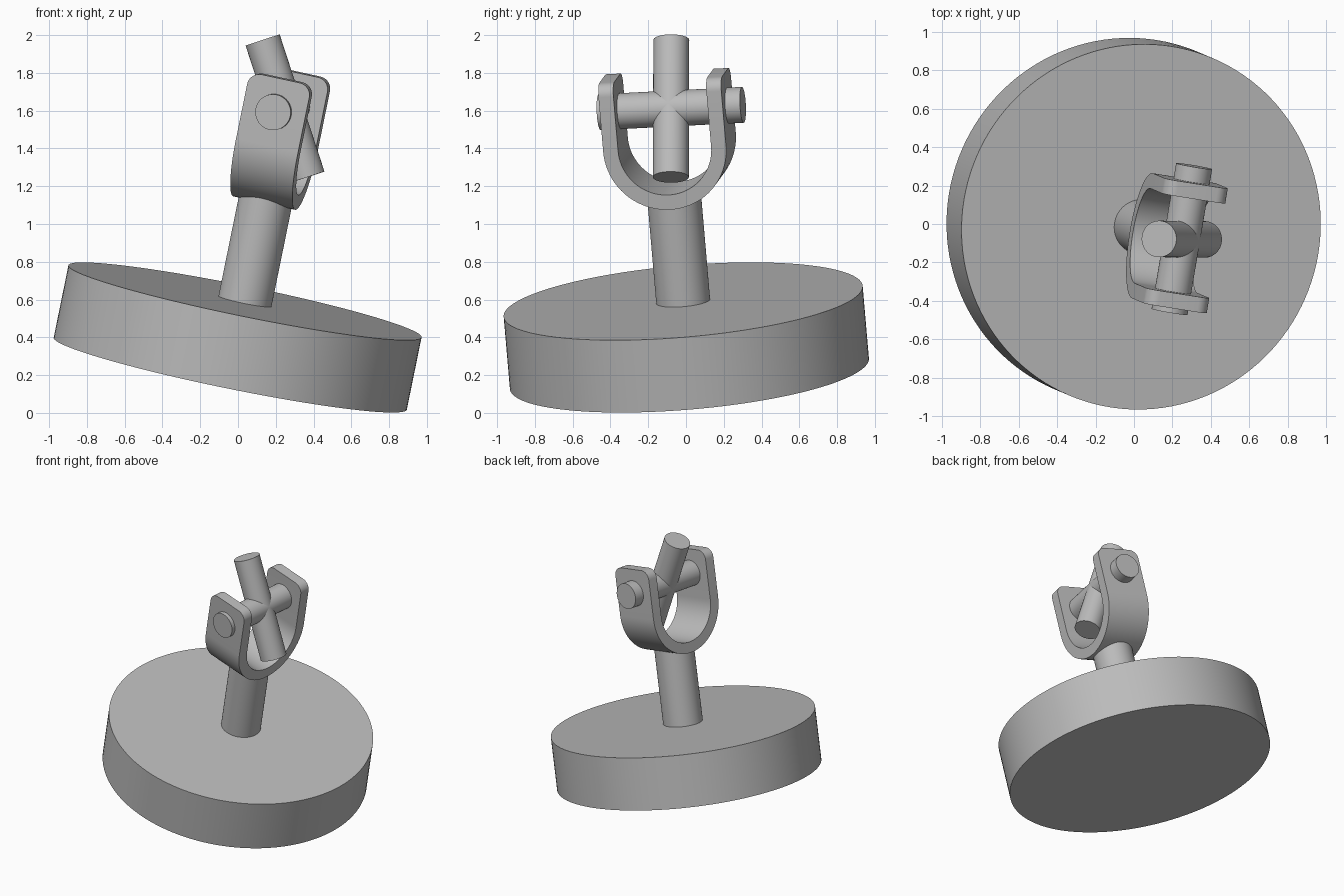
import bpy, bmesh, math
from mathutils import Matrix, Vector

if "Cube" in bpy.data.objects:
    bpy.data.objects.remove(bpy.data.objects["Cube"])

# Single grey material
grey = bpy.data.materials.new("plain grey")
grey.use_nodes = True
grey.diffuse_color = (0.5, 0.5, 0.5, 1)
grey.node_tree.nodes["Principled BSDF"].inputs["Base Color"].default_value = (0.5, 0.5, 0.5, 1)

# Tilted frame of the whole assembly: stem axis, pin axis, yoke width axis
axis = Vector((0.199, -0.084, 0.976)).normalized()
pin_dir = Vector((0.165, 0.985, 0.045))
side = pin_dir.cross(axis).normalized()
pin_dir = axis.cross(side)
frame = Matrix((side, pin_dir, axis)).transposed().to_4x4()
frame.translation = (-0.041, 0.018, 0.208)


def add_part(name, bm, local=Matrix()):
    bmesh.ops.recalc_face_normals(bm, faces=bm.faces)
    mesh = bpy.data.meshes.new(name)
    bm.to_mesh(mesh)
    bm.free()
    mesh.materials.append(grey)
    obj = bpy.data.objects.new(name, mesh)
    bpy.context.collection.objects.link(obj)
    obj.matrix_world = frame @ local
    bpy.ops.object.select_all(action='DESELECT')
    obj.select_set(True)
    bpy.context.view_layer.objects.active = obj
    bpy.ops.object.shade_smooth_by_angle(angle=math.radians(30))
    return obj


def rod(name, radius, low, high, local=Matrix(), sides=64):
    bm = bmesh.new()
    bmesh.ops.create_cone(bm, cap_ends=True, segments=sides, radius1=radius,
                          radius2=radius, depth=high - low,
                          matrix=Matrix.Translation((0, 0, (low + high) / 2)))
    return add_part(name, bm, local)


DISC_H = 0.392
PIN_Z = DISC_H + 1.044
ROD_R = 0.095

# Base disc and stem
rod("base_disc", 0.954, 0, DISC_H, sides=128)
rod("stem", 0.143, DISC_H - 0.02, DISC_H + 0.59)

# Cross pin through both arms, and the shaft tilted across it
pin_centre = Matrix.Translation((0, 0, PIN_Z))
rod("cross_pin", ROD_R, -0.36, 0.41, pin_centre @ Matrix.Rotation(-math.pi / 2, 4, 'X'))
rod("tilted_shaft", ROD_R, -0.382, 0.382,
    Matrix.Translation((0, 0.024, PIN_Z)) @ Matrix.Rotation(math.radians(-30), 4, 'Y'))

# U-shaped yoke: a bent strap with rounded arm tips
OUTER, INNER, HALF_W = 0.33, 0.25, 0.17
BEND_Z, TOP_Z = DISC_H + 0.863, DISC_H + 1.224


def u_path(radius, steps=40):
    bend = [(radius * math.cos(t), BEND_Z + radius * math.sin(t))
            for t in (math.pi + math.pi * i / steps for i in range(steps + 1))]
    return [(-radius, TOP_Z)] + bend + [(radius, TOP_Z)]


bm = bmesh.new()
rings = []
for (yo, zo), (yi, zi) in zip(u_path(OUTER), u_path(INNER)):
    rings.append([bm.verts.new(p) for p in ((-HALF_W, yo, zo), (HALF_W, yo, zo),
                                            (HALF_W, yi, zi), (-HALF_W, yi, zi))])
for a, b in zip(rings, rings[1:]):
    for k in range(4):
        n = (k + 1) % 4
        bm.faces.new((a[k], a[n], b[n], b[k]))
bm.faces.new(rings[0])
bm.faces.new(rings[-1])
tips = [e for e in bm.edges
        if all(abs(v.co.z - TOP_Z) < 1e-5 for v in e.verts)
        and abs(e.verts[0].co.x - e.verts[1].co.x) < 1e-5]
bmesh.ops.bevel(bm, geom=tips, offset=0.065, segments=8, profile=0.5, affect='EDGES')
add_part("yoke", bm)
